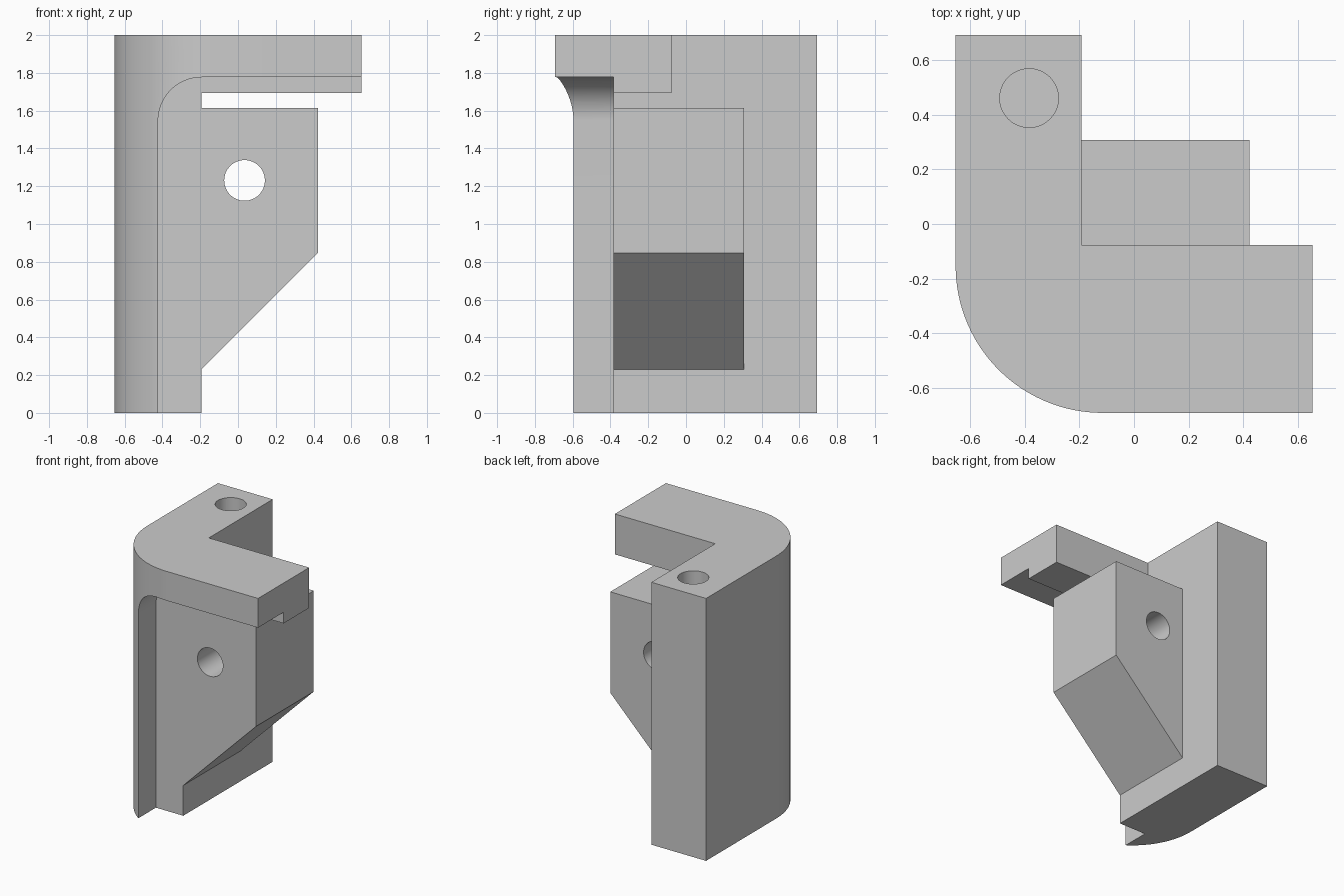
import bpy, bmesh, math
from mathutils import Vector

cube = bpy.data.objects.get("Cube")
if cube:
    bpy.data.objects.remove(cube, do_unlink=True)

U = 1 / 13  # design module: the bracket is 26 modules tall

grey = bpy.data.materials.new("light grey")
grey.use_nodes = True
grey.diffuse_color = (0.6, 0.6, 0.6, 1)
grey.node_tree.nodes["Principled BSDF"].inputs["Base Color"].default_value = (0.6, 0.6, 0.6, 1)


def arc(cx, cy, r, start, end, n=24):
    """Points along an arc, angles in degrees."""
    angles = [math.radians(start + (end - start) * i / n) for i in range(n + 1)]
    return [(cx + r * math.cos(a), cy + r * math.sin(a)) for a in angles]


def prism(name, profile, low, high, axis="z"):
    """Extrude a profile (in modules) along z, or an xz profile along y."""
    def place(p, d):
        return Vector((p[0], p[1], d) if axis == "z" else (p[0], d, p[1])) * U
    bm = bmesh.new()
    face = bm.faces.new([bm.verts.new(place(p, low)) for p in profile])
    ext = bmesh.ops.extrude_face_region(bm, geom=[face])
    moved = [v for v in ext["geom"] if isinstance(v, bmesh.types.BMVert)]
    bmesh.ops.translate(bm, verts=moved, vec=place((0, 0), high - low))
    bmesh.ops.recalc_face_normals(bm, faces=bm.faces)
    mesh = bpy.data.meshes.new(name)
    bm.to_mesh(mesh)
    bm.free()
    mesh.materials.append(grey)
    obj = bpy.data.objects.new(name, mesh)
    bpy.context.collection.objects.link(obj)
    return obj


def combine(target, tool, operation):
    """Apply a boolean and drop the tool."""
    mod = target.modifiers.new("boolean", "BOOLEAN")
    mod.operation = operation
    mod.solver = "EXACT"
    mod.object = tool
    bpy.context.view_layer.objects.active = target
    bpy.ops.object.modifier_apply(modifier=mod.name)
    bpy.data.objects.remove(tool, do_unlink=True)


# L-shaped body with a large rounded corner
body = prism("bracket_body",
             [(-8.5, 9)] + arc(-1.5, -2, 7, 180, 270, 48)
             + [(8.5, -9), (8.5, -1), (-2.5, -1), (-2.5, 9)], 0, 26)

# Front recess with a filleted upper corner
recess = prism("recess_cutter",
               [(-5.5, -1)] + arc(-2.5, 20.1, 3, 180, 90)
               + [(12, 23.1), (12, -1)], -12, -5, "y")
combine(body, recess, "DIFFERENCE")

# Open space under the arm
space = prism("under_arm_cutter", [(-2.5, -6), (12, -6), (12, 0), (-2.5, 0)], -1, 22)
combine(body, space, "DIFFERENCE")

# Side block with a sloped underside
block = prism("side_block",
              [(-4, 3), (-2.5, 3), (5.5, 11), (5.5, 21), (-4, 21)], -5, 4, "y")
combine(body, block, "UNION")

# Cross hole through the block and blind hole in the top
cross_hole = prism("cross_hole_cutter", arc(0.45, 16, 1.4, 0, 352.5, 47), -7, 6, "y")
combine(body, cross_hole, "DIFFERENCE")
top_hole = prism("top_hole_cutter", arc(-5, 6, 1.4, 0, 352.5, 47), 16, 27)
combine(body, top_hole, "DIFFERENCE")

# Smooth curves, sharp corners
bpy.ops.object.select_all(action="DESELECT")
body.select_set(True)
bpy.context.view_layer.objects.active = body
bpy.ops.object.shade_smooth_by_angle(angle=math.radians(25))
